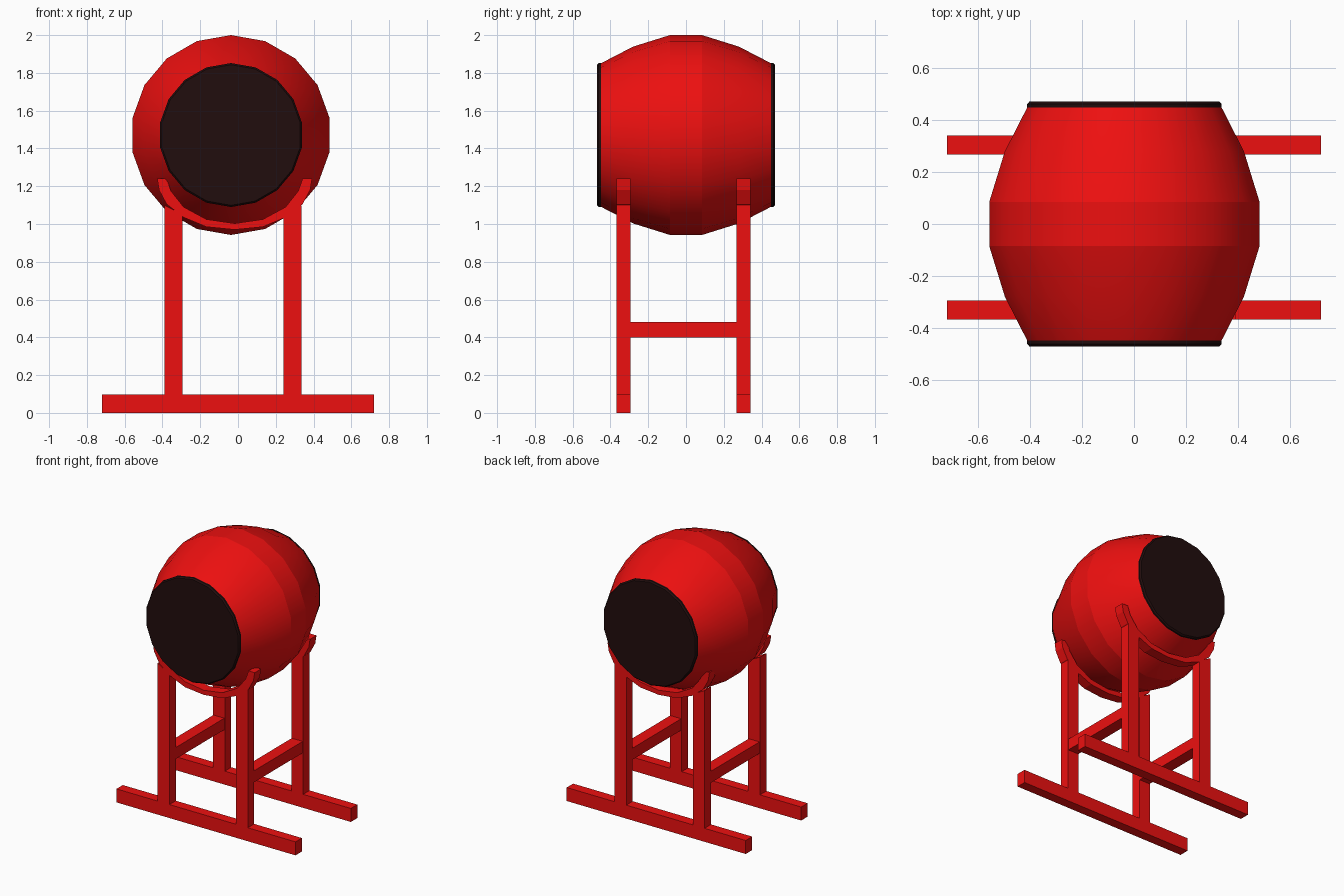
import bpy, bmesh
from math import sin, cos, tau

if "Cube" in bpy.data.objects:
    bpy.data.objects.remove(bpy.data.objects["Cube"])

def material(name, color):
    m = bpy.data.materials.new(name)
    m.diffuse_color = color
    m.use_nodes = True
    m.node_tree.nodes["Principled BSDF"].inputs["Base Color"].default_value = m.diffuse_color
    return m

RED = material("red_paint", (0.85, 0.005, 0.005, 1))
DARK = material("dark_skin", (0.015, 0.004, 0.004, 1))
DRUM_X, DRUM_Z, SIDES = -0.037, 1.471, 18

def finish(name, bm, mat):
    bmesh.ops.recalc_face_normals(bm, faces=bm.faces[:])
    me = bpy.data.meshes.new(name)
    bm.to_mesh(me)
    bm.free()
    me.materials.append(mat)
    ob = bpy.data.objects.new(name, me)
    bpy.context.collection.objects.link(ob)
    return ob

def lathe(name, profile, mat, sharp=()):
    """Revolve (y, radius) points round the drum axis, capping both ends."""
    bm = bmesh.new()
    rings = [[bm.verts.new((DRUM_X + r * sin(tau * i / SIDES), y,
                            DRUM_Z + r * cos(tau * i / SIDES)))
              for i in range(SIDES)] for y, r in profile]
    for a, b in zip(rings, rings[1:]):
        for i in range(SIDES):
            j = (i + 1) % SIDES
            bm.faces.new((a[i], a[j], b[j], b[i])).smooth = True
    for ring in (rings[0], rings[-1]):
        bm.faces.new(ring)
    for k in sharp:
        for i in range(SIDES):
            bm.edges.get((rings[k][i], rings[k][(i + 1) % SIDES])).smooth = False
    return finish(name, bm, mat)

def prism(name, outline, y0, y1, mat=RED):
    """Extrude an (x, z) outline from y0 to y1."""
    bm = bmesh.new()
    face = bm.faces.new([bm.verts.new((x, y0, z)) for x, z in outline])
    ext = bmesh.ops.extrude_face_region(bm, geom=[face])["geom"]
    bmesh.ops.translate(bm, vec=(0, y1 - y0, 0),
                        verts=[v for v in ext if isinstance(v, bmesh.types.BMVert)])
    return finish(name, bm, mat)

def rect(x0, x1, z0, z1):
    return [(x0, z0), (x1, z0), (x1, z1), (x0, z1)]

# Barrel body with a flat middle band
half = [(0.085, 0.529), (0.28, 0.468), (0.452, 0.379)]
profile = [(-y, r) for y, r in reversed(half)] + half
lathe("drum_body", profile, RED, sharp=(0, 2, 3, 5))

# Dark drum heads
for side, s in (("front", -1), ("back", 1)):
    lathe(side + "_drum_head", [(s * 0.45, 0.381), (s * 0.462, 0.381), (s * 0.472, 0.372)],
          DARK, sharp=(0, 1, 2))

# Cradle outline, half of it mirrored about its centre
CX = -0.018
inner = [(0.36, 1.24), (0.337, 1.175), (0.27, 1.09), (0.15, 1.025)]
outer = [(0.41, 1.24), (0.40, 1.18), (0.36, 1.105), (0.27, 1.035), (0.15, 0.985)]
arc = lambda pts, low: ([(CX - x, z) for x, z in pts] + [(CX, low)]
                        + [(CX + x, z) for x, z in reversed(pts)])
cradle = arc(inner, 1.003) + arc(outer, 0.97)[::-1]

# Two stand frames: foot beam, two posts and a curved cradle
POSTS = (("left", -0.389, -0.294, 1.10, 1.05), ("right", 0.241, 0.337, 1.05, 1.10))
for end, y0, y1 in (("front", -0.368, -0.295), ("back", 0.268, 0.342)):
    prism(end + "_foot_beam", rect(-0.72, 0.72, 0, 0.098), y0, y1)
    prism(end + "_cradle", cradle, y0, y1)
    for side, x0, x1, za, zb in POSTS:
        prism(f"{end}_{side}_post", [(x0, 0.098), (x1, 0.098), (x1, zb), (x0, za)], y0, y1)

# Side rails joining the two frames
for side, x0, x1, *_ in POSTS:
    prism(side + "_rail", rect(x0 + 0.004, x1 - 0.004, 0.398, 0.482), -0.295, 0.268)
